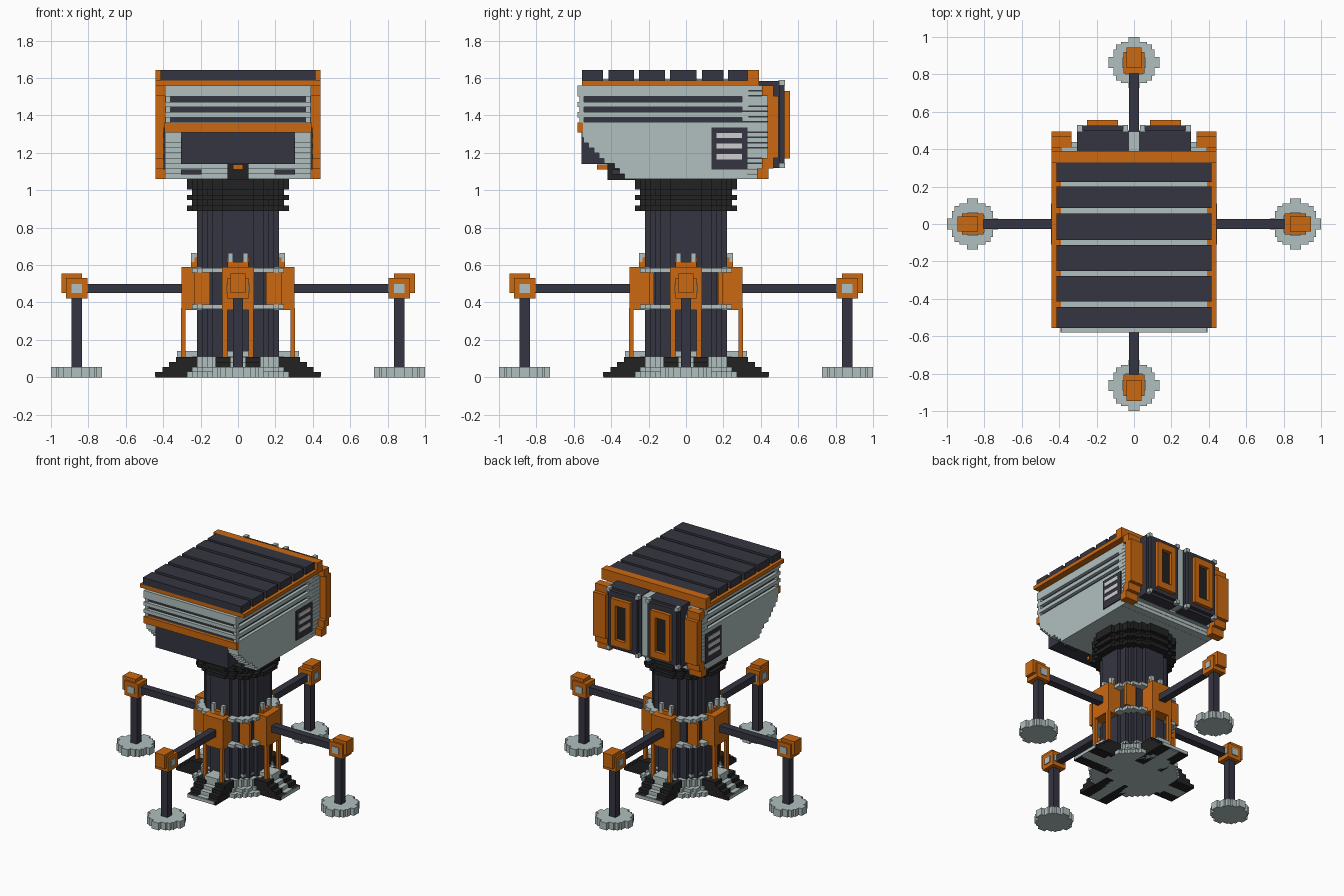
import bpy, bmesh, math

V = 2 / 73  # voxel size


def material(name, rgb):
    m = bpy.data.materials.new(name)
    m.diffuse_color = (*rgb, 1)
    return m


SLATE = material("dark slate", (0.036, 0.036, 0.054))
LIGHT = material("light grey green", (0.434, 0.527, 0.520))
ORANGE = material("orange", (0.60, 0.14, 0.005))
BLACK = material("black", (0.016, 0.016, 0.016))
PALE = material("pale grey", (0.62, 0.62, 0.62))


def part(name, mat, boxes, turns=(0,), mirror=False):
    """One object from (x0,x1,y0,y1,z0,z1) boxes, repeated by quarter turns or mirrored in x."""
    bm = bmesh.new()
    boxes = list(boxes)
    if mirror:
        boxes += [(-b[1], -b[0], *b[2:]) for b in boxes]
    for k in turns:
        c, s = round(math.cos(k * math.pi / 2)), round(math.sin(k * math.pi / 2))
        for x0, x1, y0, y1, z0, z1 in boxes:
            xs = sorted((x0 * c - y0 * s, x1 * c - y1 * s))
            ys = sorted((x0 * s + y0 * c, x1 * s + y1 * c))
            cube = bmesh.ops.create_cube(bm, size=1)["verts"]
            for v in cube:
                v.co = (xs[v.co.x > 0], ys[v.co.y > 0], (z0, z1)[v.co.z > 0])
    me = bpy.data.meshes.new(name)
    bm.to_mesh(me)
    bm.free()
    me.materials.append(mat)
    ob = bpy.data.objects.new(name, me)
    bpy.context.collection.objects.link(ob)
    return ob


def disc(r, z0, z1, cx=0.0):
    """Blocky round slab: nested boxes whose corners follow a circle on the voxel grid."""
    n = round(r / V)
    out = []
    for i in range(n):
        w = round(math.sqrt(n * n - (i + 0.5) ** 2)) * V
        h = (i + 1) * V
        out.append((cx - w, cx + w, -h, h, z0, z1))
    return out


def snap(a):
    return round(a / V) * V


ALL = (0, 1, 2, 3)

# ---- pedestal ----
part("column", SLATE, disc(0.22, 0.10, 1.0))
part("base_cone", LIGHT, disc(0.30, 0, 0.03) + disc(0.275, 0.03, 0.055)
     + disc(0.25, 0.055, 0.11) + disc(0.225, 0.11, 0.14))
bellows = []
for i in range(6):
    z = 0.89 + i * 0.0285
    bellows += disc(0.275 if i in (0, 2, 4, 5) else 0.25, z, z + 0.0285)
part("neck_bellows", BLACK, bellows)

# stepped feet around the base: black wedges with light stairs on top
part("base_wedges", BLACK, [(0.15, 0.44 - i * 0.036, s - 0.04, s + 0.04, i * V, (i + 1) * V)
                            for i in range(4) for s in (-0.08, 0.08)], ALL)
part("base_stairs", LIGHT, [(0.15, 0.43 - i * 0.036, -0.04, 0.04, i * V, (i + 1) * V)
                            for i in range(4)]
     + [(0.15, 0.325, -0.055, 0.055, 0.11, 0.14)], ALL)
part("base_toe_plates", LIGHT, [(0.435, 0.444, -0.11, 0.11, 0.003, 0.027)], ALL)

# ---- collar with arm mounts ----
part("collar_rings", LIGHT, disc(0.285, 0.365, 0.39) + disc(0.285, 0.56, 0.585))
part("arm_mounts", ORANGE, [(0.195, 0.302, -0.085, 0.085, 0.36, 0.59),
                            (0.20, 0.25, -0.055, 0.055, 0.59, 0.615),
                            (0.20, 0.232, 0.03, 0.06, 0.59, 0.64),
                            (0.20, 0.232, -0.06, -0.03, 0.59, 0.64)], ALL)
part("mount_struts", ORANGE, [(0.28, 0.304, s - 0.014, s + 0.014, 0.10, 0.37)
                              for s in (-0.07, 0.07)], ALL)
part("mount_pins", LIGHT, [(0.222, 0.25, s - 0.014, s + 0.014, 0.585, 0.665)
                           for s in (-0.04, 0.04)], ALL)
part("collar_strips", ORANGE, [(0.15, 0.235, s - 0.014, s + 0.014, 0.39, 0.56)
                               for s in (-0.185, 0.185)], (0, 2))

# ---- outrigger arms ----
part("outrigger_arms", SLATE, [(0.20, 0.82, -V, V, 0.45, 0.50)], ALL)
part("outrigger_elbows", ORANGE, [(0.805, 0.92, -0.055, 0.055, 0.42, 0.53),
                                  (0.835, 0.945, -0.041, 0.041, 0.45, 0.555)], ALL)
part("elbow_hubs", LIGHT, [(0.835, 0.89, -0.061, 0.061, 0.45, 0.50),
                           (0.80, 0.81, -0.045, 0.045, 0.452, 0.498)], ALL)
part("outrigger_posts", SLATE, [(0.835, 0.89, -V, V, 0.002, 0.43)], ALL)
F = 0.863
part("outrigger_pads", LIGHT, [(F - a, F + a, -b, b, 0, 0.055) for a, b in
     ((0.137, 0.03), (0.03, 0.137), (0.11, 0.07), (0.07, 0.11), (0.096, 0.096))], ALL)

# ---- head: lower hull with stepped chin ----
hull = []
for i in range(11):
    z = 1.06 + i * 0.0277
    front = -0.555 if z > 1.26 else snap(-0.335 - (z - 1.06) * 1.08)
    hull.append((-0.39, 0.39, front, 0.33, z, z + 0.0277))
part("head_hull", LIGHT, hull)
part("chin_block", SLATE, [(-0.305, 0.305, -0.558, -0.2, 1.14, 1.311)])
part("chin_slots", SLATE, [(0.195, 0.305, -0.395, -0.3, 1.085, 1.11)], mirror=True)
part("chin_sensor", BLACK, [(-0.055, 0.055, -0.42, -0.25, 1.055, 1.14)])
part("chin_sensor_tip", ORANGE, [(-0.027, 0.027, -0.475, -0.39, 1.112, 1.138)])
part("front_bar", ORANGE, [(-0.392, 0.392, -0.58, -0.55, 1.31, 1.362)])

# louvres: light slats with dark grooves
part("louvre_core", SLATE, [(-0.366, 0.366, -0.555, 0.332, 1.362, 1.52)])
part("louvre_slats", LIGHT, [(-0.39, 0.39, -0.58, 0.335, a, b) for a, b in
                             ((1.39, 1.418), (1.445, 1.473), (1.50, 1.56))])
part("louvre_corners", LIGHT, [(0.362, 0.388, -0.57, -0.545, 1.362, 1.50)], mirror=True)

# roof
part("roof_rim", ORANGE, [(-0.44, 0.44, -0.555, 0.33, 1.56, 1.588),
                          (-0.44, 0.44, 0.33, 0.39, 1.56, 1.642)])
part("roof_underlay", LIGHT, [(-0.39, 0.39, -0.55, 0.332, 1.58, 1.595)])
part("roof_slats", SLATE, [(-0.415, 0.415, a, b, 1.588, 1.642) for a, b in
     ((-0.555, -0.443), (-0.415, -0.278), (-0.25, -0.113),
      (-0.085, 0.055), (0.085, 0.20), (0.225, 0.333))])

# ---- rear: curved orange cheeks with light infill ----
arch, fill = [], []
for i in range(18):
    z = 1.06 + i * 0.0278
    t = (z + 0.0139 - 1.34) / 0.285
    outer = 0.385 + snap(0.115 * math.sqrt(max(0, 1 - t * t)))
    arch.append((0.335, 0.44, max(0.33, outer - 0.06), outer, z, z + 0.0278))
    fill.append((-0.39, 0.39, 0.30, max(0.334, outer - 0.055), z + 0.001, z + 0.0268))
part("rear_cheeks", ORANGE, arch, mirror=True)
part("rear_infill", LIGHT, fill)

# rear pods with orange window frames
part("rear_pods", SLATE, [(0.027, 0.305, 0.33, 0.50, 1.12, 1.585),
                          (0.045, 0.29, 0.50, 0.527, 1.14, 1.57)], mirror=True)
part("pod_divider", LIGHT, [(-0.027, 0.027, 0.33, 0.495, 1.13, 1.58)])
part("pod_bolts", LIGHT, [(x - 0.014, x + 0.014, 0.495, 0.53, z - 0.014, z + 0.014)
                          for x in (0.045, 0.29) for z in (1.132, 1.575)], mirror=True)
part("window_frames", ORANGE, [(0.085, 0.125, 0.52, 0.555, 1.17, 1.53),
                               (0.21, 0.25, 0.52, 0.555, 1.17, 1.53),
                               (0.125, 0.21, 0.52, 0.555, 1.17, 1.22),
                               (0.125, 0.21, 0.52, 0.555, 1.48, 1.53)], mirror=True)
part("window_panes", BLACK, [(0.125, 0.21, 0.52, 0.529, 1.22, 1.48)], mirror=True)

# side vents
part("side_vents", SLATE, [(0.38, 0.397, 0.137, 0.33, 1.112, 1.335)], mirror=True)
part("vent_slots", PALE, [(0.39, 0.402, 0.162, 0.30, z, z + 0.028)
                          for z in (1.165, 1.222, 1.279)], mirror=True)
